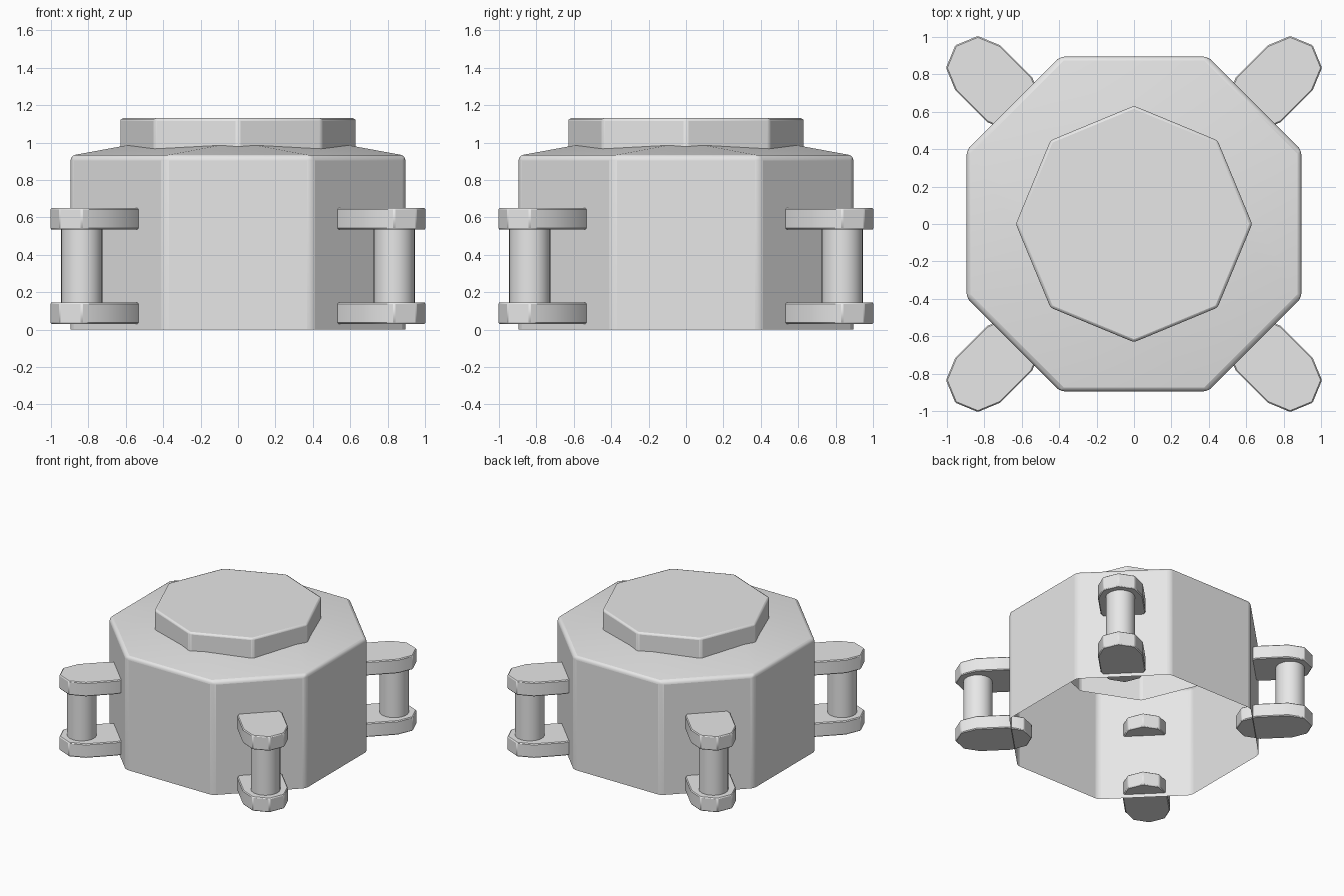
import bpy, bmesh, math
from mathutils import Matrix

cube = bpy.data.objects.get("Cube")
if cube:
    bpy.data.objects.remove(cube, do_unlink=True)

grey = bpy.data.materials.new("light_grey")
grey.use_nodes = True
colour = (0.8, 0.8, 0.8, 1)
grey.diffuse_color = colour
grey.node_tree.nodes["Principled BSDF"].inputs["Base Color"].default_value = colour


def ngon(r, n, turn=0):
    return [(r * math.cos(math.tau * i / n + turn), r * math.sin(math.tau * i / n + turn))
            for i in range(n)]


def chamfered_square(half, cut):
    a, b = half, half - cut
    return [(a, -b), (a, b), (b, a), (-b, a), (-a, b), (-a, -b), (-b, -a), (b, -a)]


def loft(name, rings, bottom=True, bevel=0.0, segments=2, matrix=None):
    """Join outlines given as (points, z) from bottom to top."""
    bm = bmesh.new()
    loops = [[bm.verts.new((x, y, z)) for x, y in pts] for pts, z in rings]
    for low, high in zip(loops, loops[1:]):
        for i in range(len(low)):
            j = (i + 1) % len(low)
            bm.faces.new((low[i], low[j], high[j], high[i]))
    bm.faces.new(loops[-1])
    if bottom:
        bm.faces.new(loops[0][::-1])
    if matrix:
        bm.transform(matrix)
    mesh = bpy.data.meshes.new(name)
    bm.to_mesh(mesh)
    bm.free()
    mesh.materials.append(grey)
    obj = bpy.data.objects.new(name, mesh)
    bpy.context.collection.objects.link(obj)
    if bevel:
        mod = obj.modifiers.new("soft_edges", "BEVEL")
        mod.width = bevel
        mod.segments = segments
        mod.limit_method = "ANGLE"
        mod.angle_limit = math.radians(25)
    bpy.ops.object.select_all(action="DESELECT")
    obj.select_set(True)
    bpy.context.view_layer.objects.active = obj
    bpy.ops.object.shade_smooth_by_angle(angle=math.radians(30))
    return obj


# Hollow body, open below, with a shallow sloping roof
loft("body", [(chamfered_square(0.895, 0.5), 0),
              (chamfered_square(0.895, 0.5), 0.93),
              (chamfered_square(0.595, 0.5), 0.985)], bottom=False, bevel=0.025, segments=3)

# Raised lid, whose open skirt hangs inside the body
lid = ngon(0.632, 8)
loft("lid", [(lid, 0.68), (lid, 1.13)], bottom=False, bevel=0.015)

# Four corner handles: two rounded plates joined by a round bar
outer, inner, radius = 1.181, 0.94, 0.17
plate = [(x + (outer if x > -0.01 and i in (0, 1, 2, 6, 7) else inner), y)
         for i, (x, y) in enumerate(ngon(radius, 8))]
# Square off the two sides where the rounded ends begin
plate = plate[:3] + [(inner, radius)] + plate[3:6] + [(inner, -radius)] + plate[6:]
bar = [(x + outer, y) for x, y in ngon(0.11, 32)]
for k, corner in enumerate(("back_left", "back_right", "front_right", "front_left")):
    spin = Matrix.Rotation(math.radians(45 + 90 * k), 4, "Z")
    for level, z in (("lower", 0.03), ("upper", 0.535)):
        loft(f"{corner}_{level}_plate", [(plate, z), (plate, z + 0.115)],
             bevel=0.007, segments=1, matrix=spin)
    loft(f"{corner}_bar", [(bar, 0.1), (bar, 0.58)], matrix=spin)
